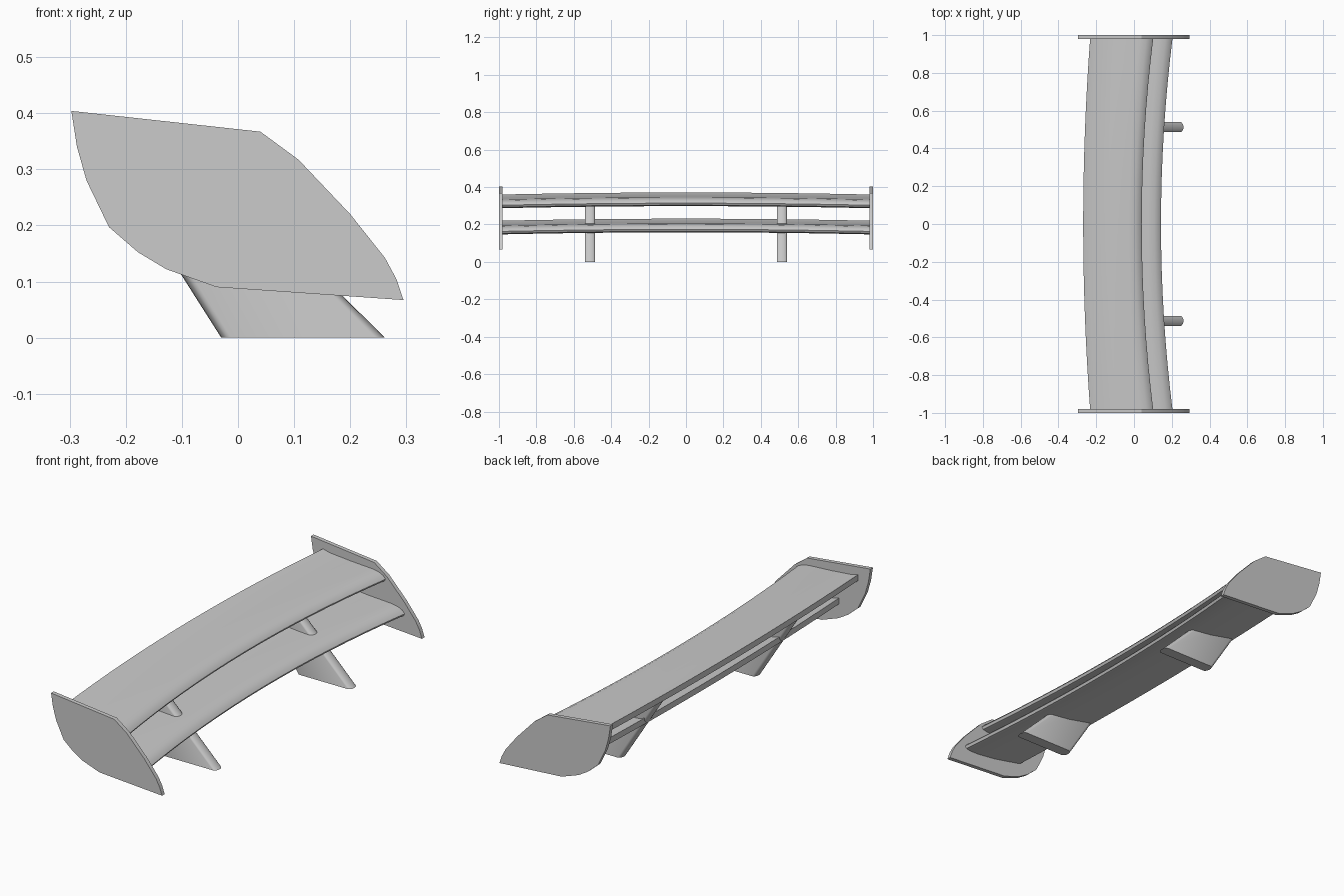
import bpy, bmesh, math

cube = bpy.data.objects.get("Cube")
if cube:
    bpy.data.objects.remove(cube, do_unlink=True)

grey = bpy.data.materials.new("light_grey")
grey.use_nodes = True
colour = (0.6, 0.6, 0.6, 1)
grey.diffuse_color = colour
grey.node_tree.nodes["Principled BSDF"].inputs["Base Color"].default_value = colour


def loft(name, rings, angle=35):
    """Skin a list of equal-length closed rings and cap both ends."""
    bm = bmesh.new()
    loops = [[bm.verts.new(p) for p in ring] for ring in rings]
    for a, b in zip(loops, loops[1:]):
        for i in range(len(a)):
            j = (i + 1) % len(a)
            bm.faces.new((a[i], a[j], b[j], b[i]))
    bm.faces.new(loops[0][::-1])
    bm.faces.new(loops[-1])
    bmesh.ops.recalc_face_normals(bm, faces=bm.faces)
    mesh = bpy.data.meshes.new(name)
    bm.to_mesh(mesh)
    bm.free()
    mesh.materials.append(grey)
    obj = bpy.data.objects.new(name, mesh)
    bpy.context.collection.objects.link(obj)
    bpy.ops.object.select_all(action='DESELECT')
    obj.select_set(True)
    bpy.context.view_layer.objects.active = obj
    bpy.ops.object.shade_smooth_by_angle(angle=math.radians(angle))
    return obj


# Wings: one blade section swept along a shallow arc, blunt trailing edge
SECTION = [(-0.232, 0.36), (-0.2, 0.351), (-0.09, 0.341), (0.03, 0.334),
           (0.065, 0.328), (0.09, 0.316), (0.102, 0.303), (0.095, 0.292),
           (0.07, 0.287), (0.02, 0.288), (-0.08, 0.3), (-0.2, 0.324),
           (-0.232, 0.331)]
TAIL, CHORD, STEPS, HALF = -0.232, 0.334, 16, 0.985


def wing(name, dx, dz):
    rings = []
    for k in range(STEPS + 1):
        t = 2 * k / STEPS - 1
        bow = 1 - t * t
        rings.append([(x + dx - bow * (0.037 + 0.024 * (x - TAIL) / CHORD),
                       t * HALF, z + dz + 0.011 * bow) for x, z in SECTION])
    loft(name, rings)


wing("upper_wing", 0, 0)
wing("lower_wing", 0.102, -0.14)

# End plates
PLATE = [(-0.297, 0.404), (0.04, 0.367), (0.108, 0.317), (0.2, 0.22),
         (0.262, 0.142), (0.282, 0.105), (0.295, 0.067), (-0.038, 0.09),
         (-0.128, 0.122), (-0.178, 0.152), (-0.23, 0.197), (-0.27, 0.28),
         (-0.287, 0.34)]
for side, s in (("left", 1), ("right", -1)):
    loft(side + "_end_plate", [[(x, s * y, z) for x, z in PLATE] for y in (0.98, 1)], 20)


# Raked struts with rounded front and back edges
def strut_ring(y, front, back):
    ring = []
    for (x, z), d in ((front, 1), (back, -1)):
        for i in range(9):
            a = math.pi * (i / 8 - 0.5)
            ring.append((x + d * 0.018 * (math.cos(a) - 1),
                         y + d * 0.027 * math.sin(a), z))
    return ring


for side, s in (("left", 1), ("right", -1)):
    y = s * 0.513
    loft(side + "_strut", [strut_ring(y, (0.262, 0), (-0.03, 0)),
                           strut_ring(y, (-0.053, 0.31), (-0.246, 0.34))])
